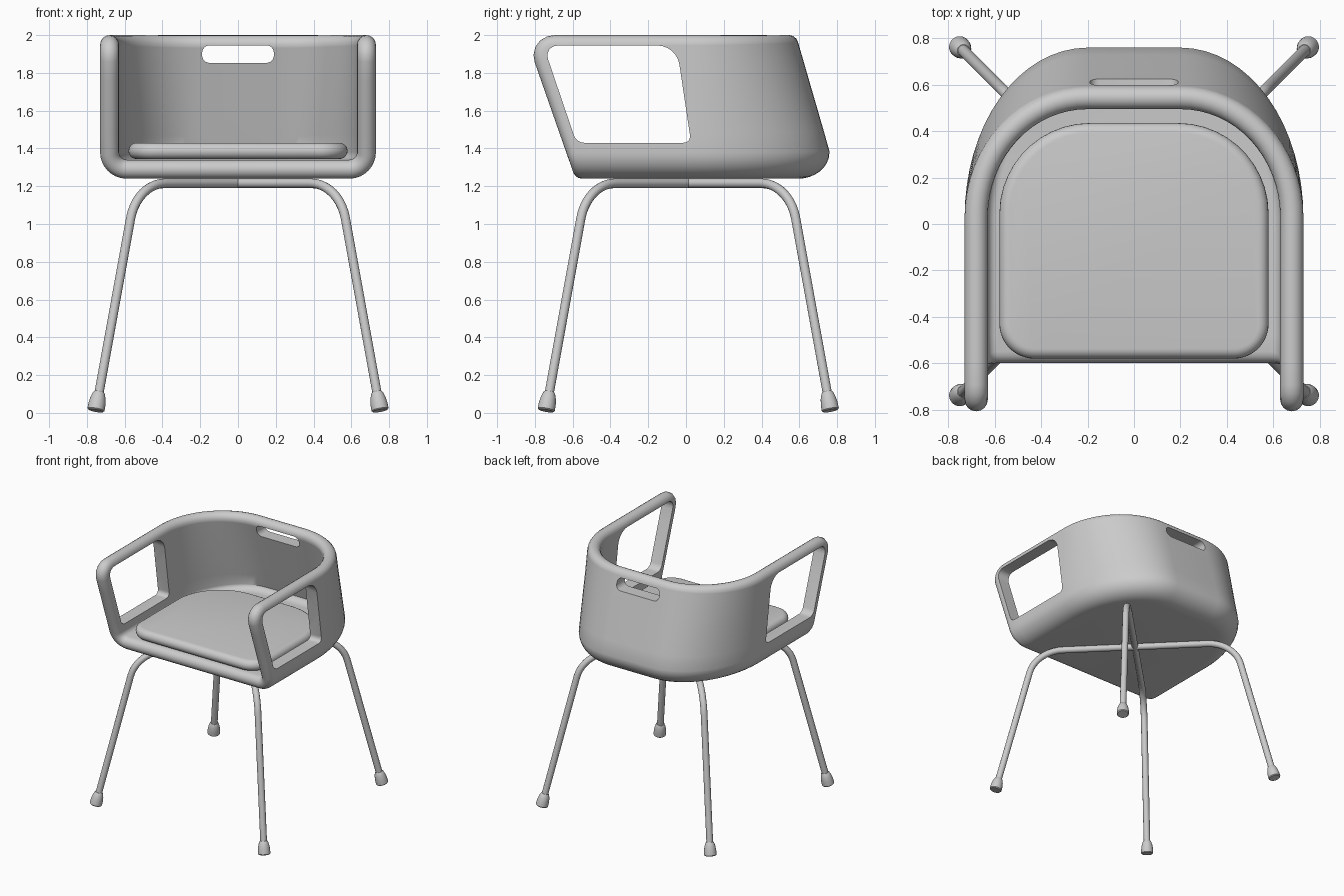
import bpy, bmesh
from math import sin, cos, pi, radians
from mathutils import Vector
from mathutils.geometry import interpolate_bezier

if "Cube" in bpy.data.objects:
    bpy.data.objects.remove(bpy.data.objects["Cube"])


def finish(bm, name):
    bmesh.ops.recalc_face_normals(bm, faces=bm.faces)
    me = bpy.data.meshes.new(name)
    bm.to_mesh(me)
    bm.free()
    ob = bpy.data.objects.new(name, me)
    bpy.context.collection.objects.link(ob)
    return ob


def activate(ob):
    bpy.ops.object.select_all(action='DESELECT')
    ob.select_set(True)
    bpy.context.view_layer.objects.active = ob


def smooth(ob, angle=35):
    activate(ob)
    bpy.ops.object.shade_smooth_by_angle(angle=radians(angle))


def loft(name, rings):
    """Closed solid through a list of rings with equal point counts."""
    bm = bmesh.new()
    vs = [[bm.verts.new(p) for p in r] for r in rings]
    n = len(vs[0])
    for a, b in zip(vs, vs[1:]):
        for i in range(n):
            bm.faces.new((a[i], a[(i + 1) % n], b[(i + 1) % n], b[i]))
    bm.faces.new(vs[0])
    bm.faces.new(vs[-1])
    return finish(bm, name)


def rounded(corners, seg=7):
    """2D polygon of (x, y, corner size) with rounded corners."""
    out = []
    for i, (x, y, r) in enumerate(corners):
        c = Vector((x, y))
        a = c + (Vector(corners[i - 1][:2]) - c).normalized() * r
        b = c + (Vector(corners[(i + 1) % len(corners)][:2]) - c).normalized() * r
        out += [p[:2] for p in interpolate_bezier(a, a.lerp(c, .55), b.lerp(c, .55), b, seg)]
    return out


# Shell: middle surface first, then thickened with a half-round rim
R, FLOOR, Y0 = .05, 1.29, .03


def shell_row(z, inset, pull):
    w = .68 - inset
    back = .71 - .29 * max(0, z - 1.38) - inset * 1.3
    front = -.55 - .35 * (z - FLOOR) + pull
    half = [(w, front + (Y0 - front) * s / 8, z) for s in range(8)]
    for a in range(17):
        t = a / 16 * pi / 2
        half.append((.2 + (w - .2) * cos(t), Y0 + (back - Y0) * sin(t), z))
    return half + [(-x, y, z) for x, y, z in reversed(half)]


rows = []
for k in range(9):
    t = k / 8 * pi / 2
    rows.append(shell_row(FLOOR + .09 * (1 - cos(t)), .09 * (1 - sin(t)), 0))
for k in range(1, 6):
    rows.append(shell_row(1.38 + .49 * k / 5, 0, 0))
for k in range(1, 6):
    t = k / 5 * pi / 2
    rows.append(shell_row(1.87 + .08 * sin(t), 0, .09 * (1 - cos(t))))

mid = bmesh.new()
grid = [[mid.verts.new(p) for p in r] for r in rows]
for a, b in zip(grid, grid[1:]):
    for i in range(len(a) - 1):
        mid.faces.new((a[i], a[i + 1], b[i + 1], b[i]))
mid.faces.new(grid[0])
bmesh.ops.recalc_face_normals(mid, faces=mid.faces)
mid.normal_update()
mid.verts.index_update()

rim = [e for e in mid.edges if e.is_boundary]
away = {}
for e in rim:
    f = e.link_faces[0]
    a, b = e.verts
    o = (b.co - a.co).cross(f.normal).normalized()
    if o.dot(f.calc_center_median() - (a.co + b.co) / 2) > 0:
        o.negate()
    for v in e.verts:
        away[v.index] = away.get(v.index, Vector()) + o

bm = bmesh.new()
top = [bm.verts.new(v.co + v.normal * R) for v in mid.verts]
low = [bm.verts.new(v.co - v.normal * R) for v in mid.verts]
arcs, STEPS = {}, 8
for v in mid.verts:
    if v.index in away:
        o = away[v.index]
        o = (o - v.normal * o.dot(v.normal)).normalized()
        arc = [bm.verts.new(v.co + R * (v.normal * cos(pi * k / STEPS) + o * sin(pi * k / STEPS)))
               for k in range(1, STEPS)]
        arcs[v.index] = [top[v.index]] + arc + [low[v.index]]
for f in mid.faces:
    ids = [v.index for v in f.verts]
    bm.faces.new([top[i] for i in ids])
    bm.faces.new([low[i] for i in reversed(ids)])
for e in rim:
    a, b = (arcs[v.index] for v in e.verts)
    for k in range(STEPS):
        bm.faces.new((a[k], a[k + 1], b[k + 1], b[k]))
mid.free()
shell = finish(bm, "seat_shell")

# Arm openings and back hand slot
window = rounded([(-.58, 1.43, .04), (.027, 1.43, .04), (-.05, 1.945, .1), (-.755, 1.945, .08)])
slot = rounded([(-.19, 1.853, .04), (.19, 1.853, .04), (.19, 1.946, .04), (-.19, 1.946, .04)])
cutters = [loft("arm_window_cutter", [[(x, p, q) for p, q in window] for x in (-1, 1)]),
           loft("hand_slot_cutter", [[(p, y, q) for p, q in slot] for y in (.3, .95)])]
for c in cutters:
    c.hide_render = True
    m = shell.modifiers.new("cut", 'BOOLEAN')
    m.operation, m.solver, m.object = 'DIFFERENCE', 'EXACT', c
    activate(shell)
    bpy.ops.object.modifier_apply(modifier=m.name)
for c in cutters:
    bpy.data.objects.remove(c)
smooth(shell)

# Seat cushion
rings = []
for k in range(11):
    t = -pi / 2 + pi * k / 10
    d, z = .043 * (1 - cos(t)), 1.387 + .043 * sin(t)
    w, f, b = .58 - d, -.58 + d, .435 - d
    plan = rounded([(w, f, .15 - d), (w, b, .39 - d), (-w, b, .39 - d), (-w, f, .15 - d)], 12)
    rings.append([(x, y, z) for x, y in plan])
smooth(loft("seat_cushion", rings))

# Legs: two crossing bent tubes, each with a foot at both ends
YC, TOP = .012, 1.215


def leg_at(z):
    return .565 + (1.05 - z) * .181


def leg_frame(side):
    bend, corner, low_z = .39, leg_at(TOP), 1.03

    def P(sx, d, z):
        return Vector((sx * d, YC + sx * side * d, z))
    cu = bpy.data.curves.new("leg_frame", 'CURVE')
    cu.dimensions, cu.bevel_depth, cu.bevel_resolution = '3D', .025, 4
    cu.resolution_u, cu.use_fill_caps = 10, True
    sp = cu.splines.new('BEZIER')
    sp.bezier_points.add(5)
    half = []
    for sx in (-1, 1):
        foot, lo, hi, c = (P(sx, leg_at(.05), .05), P(sx, leg_at(low_z), low_z),
                           P(sx, bend, TOP), P(sx, corner, TOP))
        mid_pt = P(sx, bend * .6, TOP)
        pts = [(foot, foot.lerp(lo, -.02), foot.lerp(lo, .3)),
               (lo, lo.lerp(foot, .2), lo.lerp(c, .58)),
               (hi, hi.lerp(c, .58), mid_pt)]
        half += pts if sx < 0 else [(p, r, l) for p, l, r in reversed(pts)]
    for bp, (p, l, r) in zip(sp.bezier_points, half):
        bp.handle_left_type = bp.handle_right_type = 'FREE'
        bp.co, bp.handle_left, bp.handle_right = p, l, r
    ob = bpy.data.objects.new("leg_frame", cu)
    bpy.context.collection.objects.link(ob)
    activate(ob)
    bpy.ops.object.convert(target='MESH')
    smooth(bpy.context.view_layer.objects.active, 40)


def foot_cap(sx, sy):
    d = leg_at(.012)
    base = Vector((sx * d, YC + sy * d, .012))
    axis = Vector((-sx * .181, -sy * .181, 1)).normalized()
    u = axis.orthogonal().normalized()
    v = axis.cross(u)
    profile = [(.040, 0), (.046, .006), (.045, .04), (.040, .07), (.032, .095), (.027, .102)]
    smooth(loft("foot_cap", [[base + axis * h + r * (u * cos(a * pi / 12) + v * sin(a * pi / 12))
                              for a in range(24)] for r, h in profile]), 40)


for side in (-1, 1):
    leg_frame(side)
    for sx in (-1, 1):
        foot_cap(sx, side)
